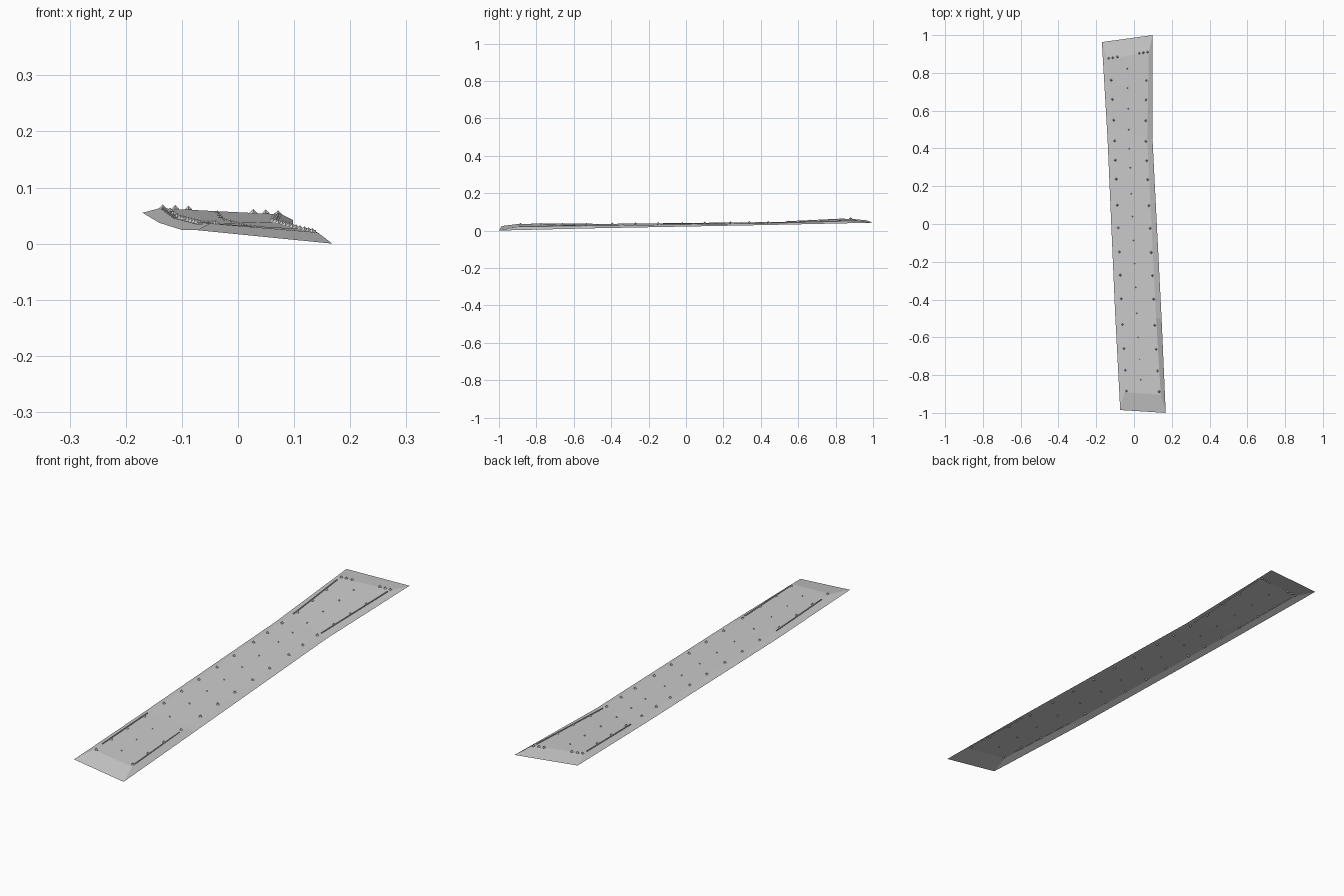
import bpy, bmesh
from mathutils import Vector

if "Cube" in bpy.data.objects:
    bpy.data.objects.remove(bpy.data.objects["Cube"])

# Stations along the strip (front to back): left edge, right edge
top = [((-.05, -.89, .036), (.142, -.905, .020)),
       ((-.074, -.49, .035), (.117, -.50, .026)),
       ((-.116, .52, .046), (.070, .45, .039)),
       ((-.14, .873, .063), (.078, .91, .052))]
foot = [((-.073, -.985, .024), (.168, -1.0, 0)),
        ((-.10, -.47, .0245), (.146, -.50, .012)),
        ((-.14, .45, .037), (.098, .45, .030)),
        ((-.17, .963, .055), (.098, 1.0, .042))]


def mesh_object(name, bm):
    me = bpy.data.meshes.new(name)
    bm.to_mesh(me)
    bm.free()
    ob = bpy.data.objects.new(name, me)
    bpy.context.collection.objects.link(ob)
    return ob


# Open shell: flat deck with sloping banks all round, no underside
bm = bmesh.new()
T = [[bm.verts.new(p) for p in row] for row in top]
F = [[bm.verts.new(p) for p in row] for row in foot]
for i in range(3):
    bm.faces.new((T[i][0], T[i][1], T[i+1][1], T[i+1][0]))
    bm.faces.new((F[i][0], T[i][0], T[i+1][0], F[i+1][0]))
    bm.faces.new((T[i][1], F[i][1], F[i+1][1], T[i+1][1]))
bm.faces.new((F[0][0], F[0][1], T[0][1], T[0][0]))
bm.faces.new((T[3][0], T[3][1], F[3][1], F[3][0]))
mesh_object("runway_deck", bm)


def on_deck(u, y):
    """Point on the deck at cross fraction u and position y."""
    def edge(s):
        pts = [Vector(r[s]) for r in top]
        for a, b in zip(pts, pts[1:]):
            if y <= b.y or b is pts[-1]:
                return a.lerp(b, (y - a.y) / (b.y - a.y))
    p = edge(0).lerp(edge(1), u)
    return p


def lamps(name, spots, r):
    bm = bmesh.new()
    for p in spots:
        ring = [bm.verts.new(p + Vector(d) * r) for d in
                ((1, 0, 0), (0, 1, 0), (-1, 0, 0), (0, -1, 0))]
        for tip, flip in ((bm.verts.new(p + Vector((0, 0, r))), 1),
                          (bm.verts.new(p - Vector((0, 0, r))), -1)):
            for i in range(4):
                bm.faces.new((ring[i], ring[(i + flip) % 4], tip))
    mesh_object(name, bm)


# Lamp rows down both sides, smaller ones down the middle
rows = [-.885, -.775, -.66, -.533, -.395, -.27, -.148, -.02, .10,
        .238, .338, .44, .55, .66, .762]
lamps("left_edge_lamps", [on_deck(.055, y) for y in rows], .007)
lamps("right_edge_lamps", [on_deck(.955, y - .003) for y in rows], .007)
lamps("centre_lamps", [on_deck(.47, y + .06) for y in rows], .004)
lamps("end_lamps", [on_deck(u, .876 + .036 * u)
                    for u in (.03, .13, .24, .77, .87, .97)], .007)

# Thin low kerbs near the corners
bm = bmesh.new()
for u, y0, y1 in ((.02, .53, .85), (.975, .46, .89),
                  (.02, -.83, -.5), (.98, -.88, -.56)):
    verts = []
    for y in (y0, y1):
        p = on_deck(u, y)
        for dx, dz in ((-.002, -.001), (.002, -.001), (.002, .003), (-.002, .003)):
            verts.append(bm.verts.new(p + Vector((dx, 0, dz))))
    a, b = verts[:4], verts[4:]
    bm.faces.new(a)
    bm.faces.new(b[::-1])
    for i in range(4):
        j = (i + 1) % 4
        bm.faces.new((a[j], a[i], b[i], b[j]))
bmesh.ops.recalc_face_normals(bm, faces=bm.faces)
mesh_object("corner_kerbs", bm)
